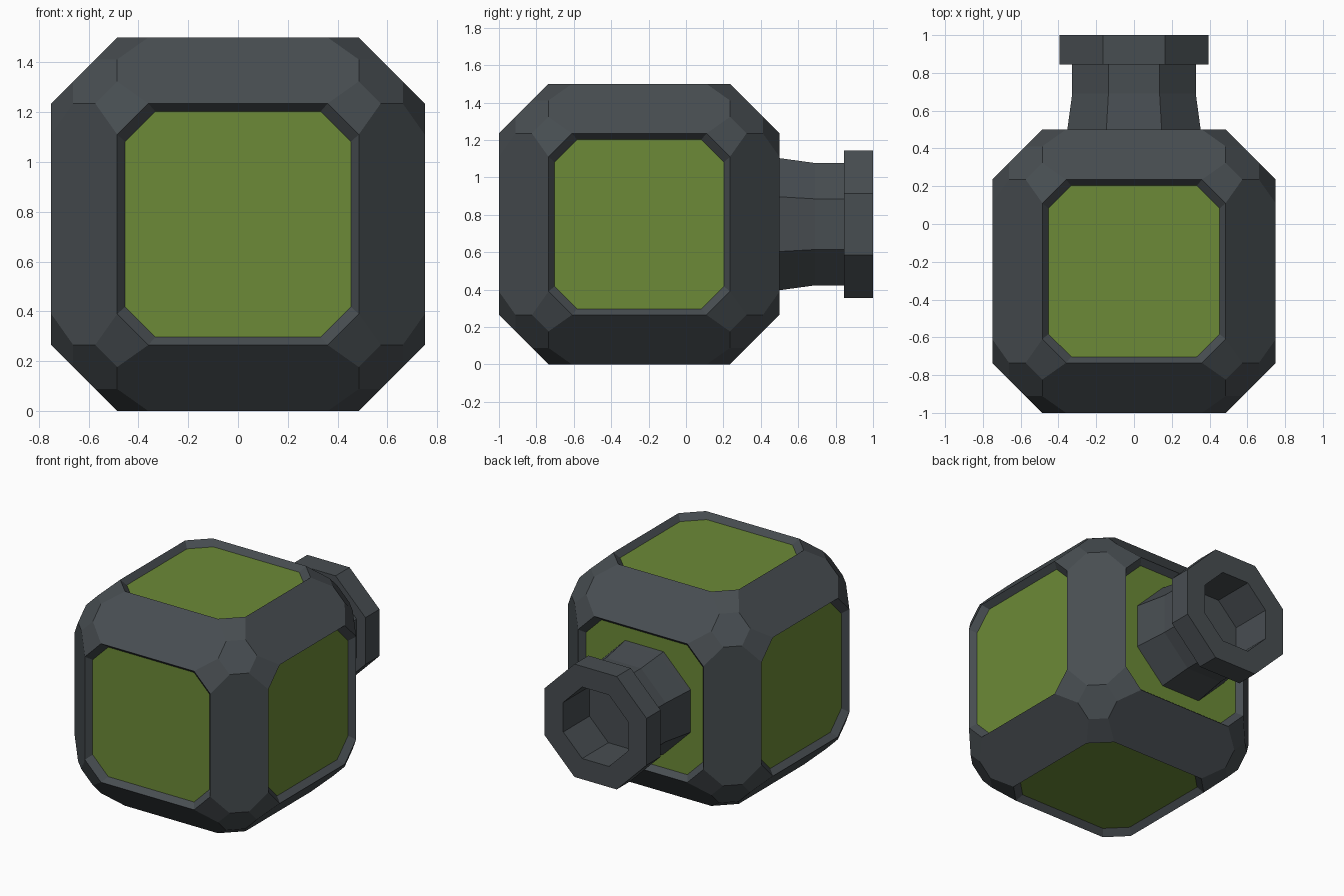
import bpy, bmesh, math
from itertools import permutations, product
from mathutils import Vector

if "Cube" in bpy.data.objects:
    bpy.data.objects.remove(bpy.data.objects["Cube"])


def material(name, rgb):
    m = bpy.data.materials.new(name)
    m.diffuse_color = (*rgb, 1)
    m.use_nodes = True
    m.node_tree.nodes["Principled BSDF"].inputs["Base Color"].default_value = m.diffuse_color
    return m


GREY = material("dark grey metal", (0.064, 0.075, 0.083))
GREEN = material("olive green panel", (0.150, 0.255, 0.038))


def finish(bm, name, mats):
    bmesh.ops.recalc_face_normals(bm, faces=bm.faces[:])
    me = bpy.data.meshes.new(name)
    bm.to_mesh(me)
    bm.free()
    for m in mats:
        me.materials.append(m)
    ob = bpy.data.objects.new(name, me)
    bpy.context.collection.objects.link(ob)
    return ob


# Body: cube with wide edge chamfers and cut corners, built as a convex hull
bm = bmesh.new()
points = set()
for base in ((0.36, 0.485, 0.75), (0.485, 0.5734, 0.6616)):
    for p in permutations(base):
        for s in product((-1, 1), repeat=3):
            points.add(tuple(a * b for a, b in zip(p, s)))
for p in sorted(points):
    bm.verts.new(p)
bmesh.ops.convex_hull(bm, input=bm.verts[:])
bmesh.ops.dissolve_limit(bm, angle_limit=math.radians(2),
                         verts=bm.verts[:], edges=bm.edges[:])
bm.normal_update()

# Recessed green panels: the six axis-aligned faces, inset and sunk
panels = [f for f in bm.faces if max(abs(c) for c in f.normal) > 0.99]
for f in panels:
    n = f.normal.copy()
    bmesh.ops.inset_individual(bm, faces=[f], thickness=0.02)
    for v in f.verts:
        flat = v.co - n * v.co.dot(n)
        big = max(abs(c) for c in flat)
        v.co = Vector([math.copysign(0.453 if abs(c) > big - 0.01 else 0.332, c)
                       if abs(c) > 0.1 else 0 for c in flat]) + n * 0.71
    f.material_index = 1
bmesh.ops.translate(bm, verts=bm.verts[:], vec=(0, -0.25, 0.75))
finish(bm, "body", [GREY, GREEN])

# Spout: eight-sided lathe about y, profile of (y, half width across flats)
profile = [(0.45, 0.36), (0.5, 0.353), (0.69, 0.327), (0.845, 0.327),
           (0.845, 0.395), (1.0, 0.395), (1.0, 0.25), (0.71, 0.25)]
bm = bmesh.new()
rings = []
for y, a in profile:
    r = a / math.cos(math.pi / 8)
    angles = [math.pi / 8 + i * math.pi / 4 for i in range(8)]
    rings.append([bm.verts.new((r * math.cos(t), y, 0.75 + r * math.sin(t)))
                  for t in angles])
for lo, hi in zip(rings, rings[1:]):
    for i in range(8):
        j = (i + 1) % 8
        bm.faces.new((lo[i], lo[j], hi[j], hi[i]))
bm.faces.new(rings[0])
bm.faces.new(rings[-1])
finish(bm, "spout", [GREY])
